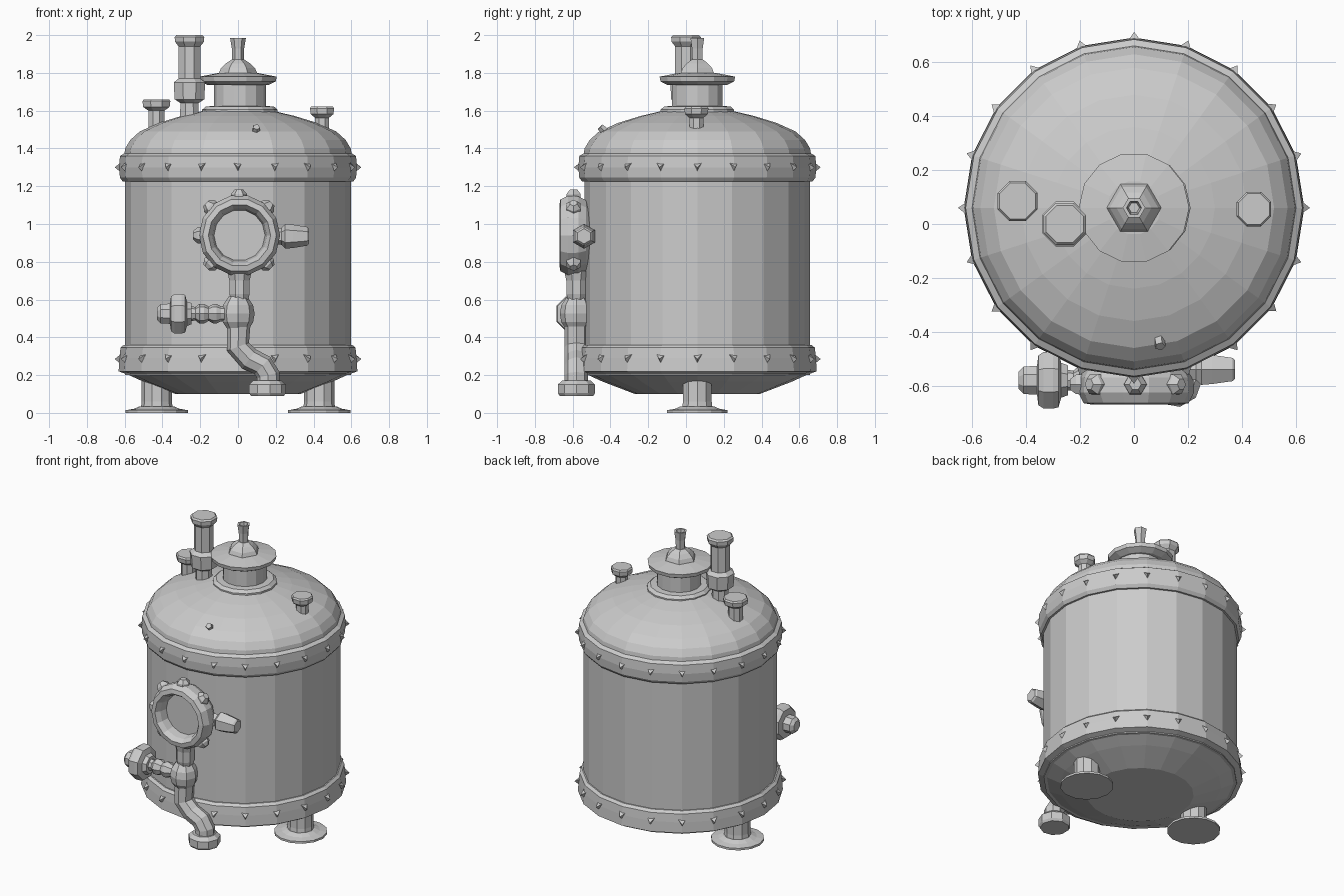
import bpy, bmesh
from math import cos, sin, pi, radians
from mathutils import Vector

CY = 0.06          # tank axis position in y
PY = -0.58         # front pipework plane


def finish(name, bm):
    bmesh.ops.recalc_face_normals(bm, faces=bm.faces)
    me = bpy.data.meshes.new(name)
    bm.to_mesh(me)
    bm.free()
    ob = bpy.data.objects.new(name, me)
    bpy.context.collection.objects.link(ob)
    return ob


def lathe(name, prof, origin=(0, 0, 0), axis=(0, 0, 1), n=20, turn=0.0):
    """Capped solid of revolution; prof is (radius, distance along axis)."""
    bm = bmesh.new()
    rot = Vector((0, 0, 1)).rotation_difference(Vector(axis))
    o = Vector(origin)
    rings = []
    for r, h in prof:
        rings.append([bm.verts.new(o + rot @ Vector((r * cos(2 * pi * i / n + turn),
                                                     r * sin(2 * pi * i / n + turn), h)))
                      for i in range(n)])
    for a, b in zip(rings, rings[1:]):
        for i in range(n):
            j = (i + 1) % n
            bm.faces.new((a[i], a[j], b[j], b[i]))
    bm.faces.new(rings[0])
    bm.faces.new(rings[-1])
    return finish(name, bm)


def pipe(name, pts, r):
    """Faceted bent pipe along a short path."""
    cu = bpy.data.curves.new(name, 'CURVE')
    cu.dimensions = '3D'
    cu.bevel_depth = r
    cu.bevel_resolution = 2
    cu.use_fill_caps = True
    sp = cu.splines.new('POLY')
    sp.points.add(len(pts) - 1)
    for p, c in zip(sp.points, pts):
        p.co = (*c, 1)
    sp.use_smooth = False
    ob = bpy.data.objects.new(name, cu)
    bpy.context.collection.objects.link(ob)
    return ob


def band_studs(name, z):
    """Ring of small pointed studs around a band."""
    bm = bmesh.new()
    for i in range(20):
        a = i * pi / 10
        out, side = Vector((cos(a), sin(a), 0)), Vector((-sin(a), cos(a), 0))
        c = Vector((0, CY, z)) + out * 0.615
        s = 1 if i % 2 else -1
        base = [bm.verts.new(c + side * u * s + Vector((0, 0, v)))
                for u, v in ((-0.03, 0.025), (0.025, 0.02), (0.0, -0.035))]
        tip = bm.verts.new(c + out * 0.038 + Vector((0, 0, -0.005)))
        bm.faces.new(base)
        for k in range(3):
            bm.faces.new((base[k], base[(k + 1) % 3], tip))
    return finish(name, bm)


# Tank shell, bottom, bands and dome
tank = (0, CY, 0)
lathe("tank_body", [(0.597, 0.2), (0.597, 1.3)], tank)
lathe("tank_bottom", [(0.33, 0.1), (0.5, 0.165), (0.61, 0.215), (0.61, 0.25)], tank)
lathe("lower_band", [(0.59, 0.205), (0.632, 0.22), (0.628, 0.29), (0.622, 0.345),
                     (0.605, 0.36), (0.59, 0.36)], tank)
lathe("upper_band", [(0.59, 1.225), (0.61, 1.225), (0.625, 1.245), (0.63, 1.3),
                     (0.625, 1.36), (0.6, 1.375)], tank)
lathe("dome", [(0.605, 1.35), (0.597, 1.4), (0.57, 1.445), (0.52, 1.49), (0.42, 1.535),
               (0.3, 1.572), (0.18, 1.6)], tank)
band_studs("lower_band_studs", 0.29)
band_studs("upper_band_studs", 1.305)
lathe("dome_rivet", [(0.022, -0.03), (0.02, 0.02)], (0.095, -0.44, 1.5), (0.1, -0.7, 0.7), 5)

# Filler neck, lid, nut and stem
lathe("filler_neck", [(0.2, 1.57), (0.2, 1.605), (0.18, 1.622), (0.138, 1.625),
                      (0.138, 1.74)], (0.01, CY, 0), n=14)
lathe("neck_lid", [(0.16, 1.735), (0.2, 1.755), (0.205, 1.78), (0.1, 1.8)], (0, CY, 0), n=14)
lathe("lid_nut", [(0.11, 1.78), (0.09, 1.825), (0.065, 1.85), (0.035, 1.87)], (0, CY, 0), n=6)
lathe("lid_stem", [(0.03, 1.85), (0.033, 1.93), (0.042, 1.985), (0.028, 1.985),
                   (0.02, 1.95)], (0, CY, 0), n=6)

# Tall chimney pipe
lathe("chimney", [(0.055, 1.52), (0.052, 1.64), (0.085, 1.66), (0.09, 1.75), (0.062, 1.77),
                  (0.062, 1.94), (0.083, 1.965), (0.085, 1.99), (0.075, 2.0)],
      (-0.257, 0.0, 0), n=8, turn=pi / 8)

# Mushroom valves on the dome
for name, x, y, rc, rs, top in (("left_valve", -0.432, 0.085, 0.08, 0.046, 1.66),
                                ("right_valve", 0.445, 0.055, 0.069, 0.04, 1.622)):
    lathe(name, [(rs, 1.44), (rs, top - 0.06), (rc * 0.95, top - 0.04),
                 (rc, top - 0.01), (rc * 0.9, top)], (x, y, 0), n=8, turn=pi / 8)

# Two legs with disc feet
for side, x in (("left", -0.43), ("right", 0.43)):
    lathe(side + "_leg", [(0.085, 0.02), (0.08, 0.06), (0.08, 0.25)], (x, CY, 0), n=10)
    lathe(side + "_foot", [(0.165, 0.0), (0.165, 0.014), (0.12, 0.022), (0.09, 0.035)],
          (x, CY, 0), n=14)

# Front porthole gauge with recessed face and ring of bolts
lathe("gauge_housing", [(0.15, 0.0), (0.19, 0.03), (0.212, 0.07), (0.215, 0.125),
                        (0.195, 0.165), (0.165, 0.17), (0.145, 0.14), (0.135, 0.09)],
      (0.008, -0.5, 0.94), (0, -1, 0), 14)
for i in range(8):
    a = radians(45 * i)
    if i in (0, 6):     # fittings take these places
        continue
    d = Vector((cos(a), 0, sin(a)))
    lathe("gauge_bolt", [(0.045, 0.16), (0.042, 0.22), (0.022, 0.243)],
          (0.005, -0.595, 0.94), d, 6)
lathe("gauge_side_fitting", [(0.04, 0.16), (0.045, 0.23), (0.066, 0.25), (0.062, 0.29),
                             (0.05, 0.365), (0.04, 0.375)], (0, -0.54, 0.935), (1, 0, 0), 6)

# Drain pipework: riser, ball joint, spout
lathe("riser_pipe", [(0.06, 0.5), (0.05, 0.6), (0.058, 0.63), (0.058, 0.7), (0.07, 0.75)],
      (0.008, PY, 0), n=8, turn=pi / 8)
lathe("ball_joint", [(0.05, -0.09), (0.08, -0.045), (0.088, 0), (0.08, 0.045), (0.05, 0.09)],
      (0.0, PY, 0.525), n=8)
pipe("drain_spout", [(0.005, PY, 0.48), (0.0, PY, 0.35), (0.06, PY, 0.285),
                     (0.13, PY, 0.25), (0.16, PY, 0.2), (0.16, PY, 0.14)], 0.062)
lathe("spout_collar", [(0.09, 0.09), (0.1, 0.105), (0.1, 0.15), (0.075, 0.172)],
      (0.153, PY, 0), n=9)

# Side branch with beads and hand wheel
lathe("valve_branch", [(0.04, 0.05), (0.04, 0.09), (0.052, 0.115), (0.052, 0.13),
                       (0.038, 0.155), (0.052, 0.18), (0.052, 0.205), (0.036, 0.225),
                       (0.045, 0.3)], (0, PY, 0.525), (-1, 0, 0), 8)
lathe("hand_wheel", [(0.06, 0.245), (0.07, 0.27), (0.108, 0.28), (0.114, 0.3), (0.114, 0.335),
                     (0.1, 0.355), (0.058, 0.36), (0.055, 0.41), (0.035, 0.428)],
      (0, PY, 0.525), (-1, 0, 0), 8, pi / 8)
